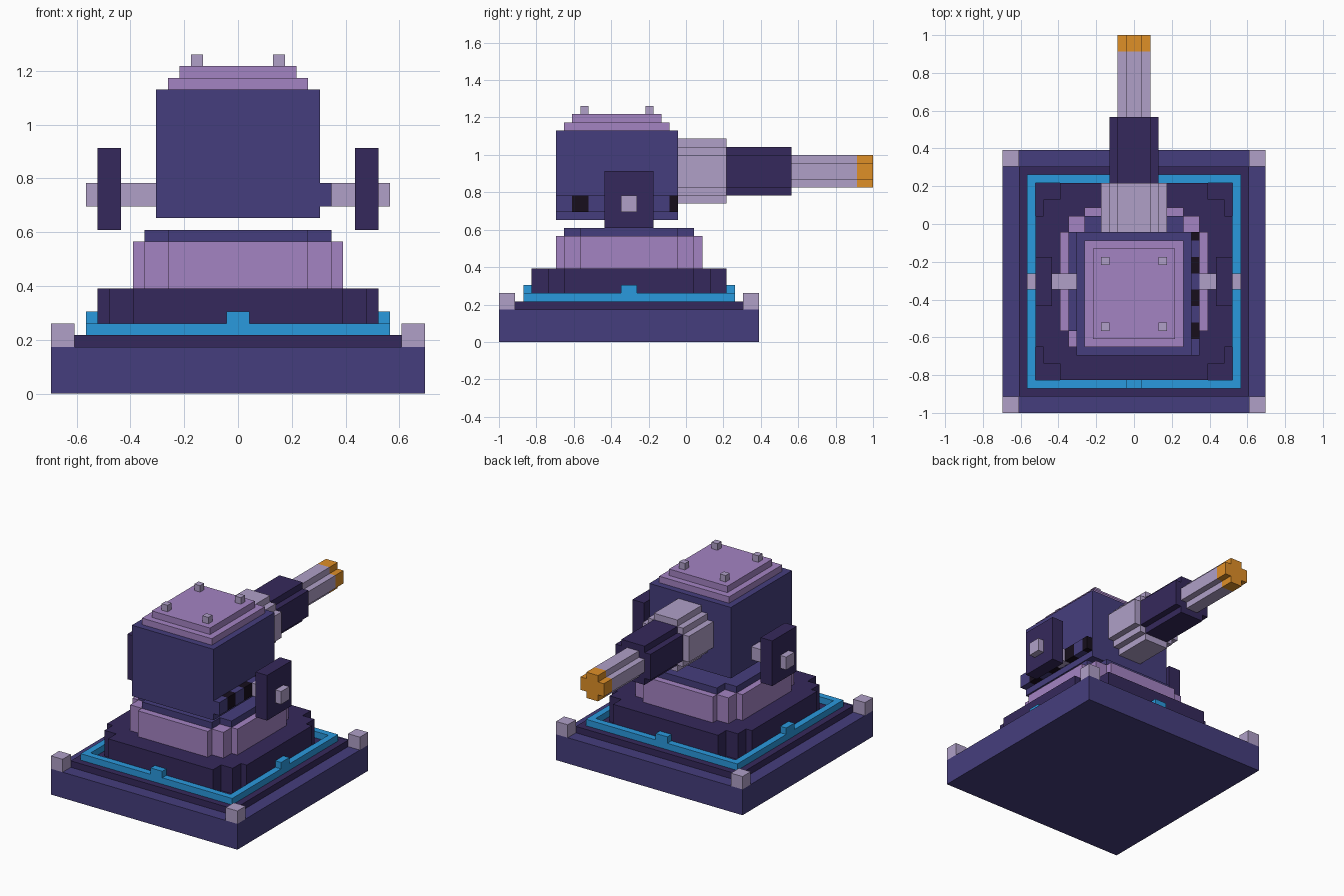
import bpy, bmesh
from mathutils import Vector

if "Cube" in bpy.data.objects:
    bpy.data.objects.remove(bpy.data.objects["Cube"])

V = 2 / 46            # one block of the model's grid
YC = -1 + 16 * V      # y of the turret's pivot


def material(name, rgb):
    m = bpy.data.materials.new(name)
    m.diffuse_color = [(c / 255) ** 2.2 for c in rgb] + [1]
    m.use_nodes = True
    m.node_tree.nodes["Principled BSDF"].inputs["Base Color"].default_value = m.diffuse_color
    return m


NAVY = material("navy", (71, 64, 124))
DARK = material("dark", (56, 45, 92))
LILAC = material("lilac", (162, 130, 193))
PALE = material("pale", (174, 158, 198))
BLUE = material("blue", (46, 152, 221))
ORANGE = material("orange", (222, 142, 44))
BLACK = material("black", (29, 22, 34))


def finish(name, bm, mat):
    bmesh.ops.recalc_face_normals(bm, faces=bm.faces[:])
    for v in bm.verts:
        v.co = Vector((v.co.x * V, v.co.y * V + YC, v.co.z * V))
    me = bpy.data.meshes.new(name)
    bm.to_mesh(me)
    bm.free()
    me.materials.append(mat)
    ob = bpy.data.objects.new(name, me)
    bpy.context.collection.objects.link(ob)
    return ob


def box(name, x, y, z, mat):
    """Box from (min, max) ranges in grid blocks."""
    bm = bmesh.new()
    bmesh.ops.create_cube(bm, size=1)
    for v in bm.verts:
        v.co = [r[0] if c < 0 else r[1] for c, r in zip(v.co, (x, y, z))]
    return finish(name, bm, mat)


def outline(steps):
    """Stepped octagon from quadrant corners, each (half width, half height)."""
    q = []
    for i, (a, b) in enumerate(steps):
        if i:
            q.append((a, steps[i - 1][1]))
        q.append((a, b))
    return (q + [(-a, b) for a, b in reversed(q)] + [(-a, -b) for a, b in q]
            + [(a, -b) for a, b in reversed(q)])


def prism(name, steps, lo, hi, mat, barrel_z=None):
    """Extrude the outline upwards, or along y around height barrel_z."""
    bm = bmesh.new()
    if barrel_z is None:
        place, d = (lambda a, b: (a, b, lo)), (0, 0, hi - lo)
    else:
        place, d = (lambda a, b: (a, lo, barrel_z + b)), (0, hi - lo, 0)
    f = bm.faces.new([bm.verts.new(place(a, b)) for a, b in outline(steps)])
    top = bmesh.ops.extrude_face_region(bm, geom=[f], use_keep_orig=True)["geom"]
    bmesh.ops.translate(bm, vec=d, verts=[g for g in top if isinstance(g, bmesh.types.BMVert)])
    return finish(name, bm, mat)


# Square base with corner posts
box("base_slab", (-16, 16), (-16, 16), (0, 4), NAVY)
box("base_plate", (-14, 14), (-14, 14), (4, 5), DARK)
for x in (-16, 14):
    for y in (-16, 14):
        box("corner_post", (x, x + 2), (y, y + 2), (4, 6), PALE)

# Glowing frame and its four tabs
for s in (-1, 1):
    edge = sorted((12 * s, 13 * s))
    box("glow_strip_x", (-13, 13), edge, (5, 6), BLUE)
    box("glow_strip_y", edge, (-12, 12), (5, 6), BLUE)
    box("glow_tab_x", (-1, 1), edge, (6, 7), BLUE)
    box("glow_tab_y", edge, (-1, 1), (6, 7), BLUE)

# Stepped pedestal
prism("pedestal_lower", [(12, 8), (11, 10), (9, 12)], 5, 9, DARK)
prism("pedestal_upper", [(9, 6), (8, 8), (6, 9)], 9, 13, LILAC)
prism("turntable", [(8, 6), (6, 8)], 13, 14, NAVY)

# Turret housing with stepped roof and bolts
box("housing", (-7, 7), (-9, 6), (15, 26), NAVY)
box("roof_lower", (-6, 6), (-8, 5), (26, 27), LILAC)
box("roof_upper", (-5, 5), (-7, 4), (27, 28), LILAC)
for x in (-4, 3):
    for y in (-6, 2):
        box("roof_bolt", (x, x + 1), (y, y + 1), (28, 29), PALE)

# Striped feed strip on the right side
for i, y in enumerate(range(-9, 6, 2)):
    box("feed_strip", (7, 8), (y, min(y + 2, 6)), (16, 18), BLACK if i % 2 else NAVY)

# Side brackets on an axle
for s in (-1, 1):
    box("side_bracket", sorted((10 * s, 12 * s)), (-3, 3), (14, 21), DARK)
    box("axle", sorted((7 * s, 13 * s)), (-1, 1), (16, 18), PALE)

# Barrel pointing along +y
prism("barrel_sleeve", [(4, 2), (3, 3), (2, 4)], 6, 12, PALE, 21)
prism("barrel_jacket", [(3, 2), (2, 3)], 12, 20, DARK, 21)
prism("barrel_tube", [(2, 1), (1, 2)], 20, 28, PALE, 21)
prism("muzzle_tip", [(2, 1), (1, 2)], 28, 30, ORANGE, 21)
